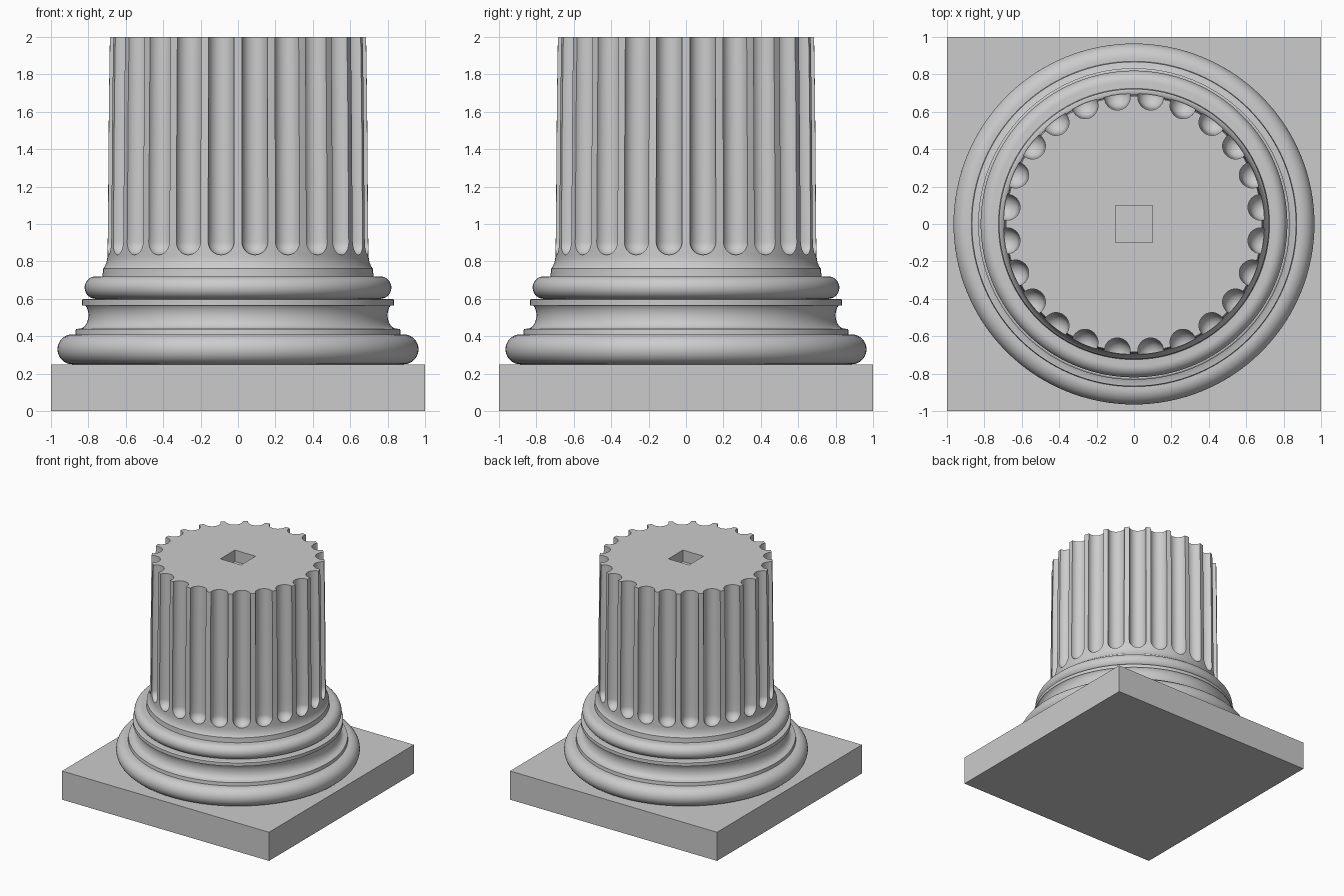
import bpy, bmesh, math
from mathutils import Matrix

if "Cube" in bpy.data.objects:
    bpy.data.objects.remove(bpy.data.objects["Cube"])

FLUTES = 24


def add_object(name, bm):
    bmesh.ops.recalc_face_normals(bm, faces=bm.faces)
    mesh = bpy.data.meshes.new(name)
    bm.to_mesh(mesh)
    bm.free()
    ob = bpy.data.objects.new(name, mesh)
    bpy.context.collection.objects.link(ob)
    return ob


def lathe(bm, profile, seg, matrix=Matrix()):
    """Revolve (radius, z) points around z and cap both ends."""
    rings = []
    for r, z in profile:
        rings.append([bm.verts.new(matrix @ Matrix.Rotation(2 * math.pi * i / seg, 4, 'Z')
                                   @ Matrix.Translation((r, 0, z)).translation)
                      for i in range(seg)])
    for a, b in zip(rings, rings[1:]):
        for i in range(seg):
            j = (i + 1) % seg
            bm.faces.new((a[i], a[j], b[j], b[i]))
    bm.faces.new(rings[0][::-1])
    bm.faces.new(rings[-1])


def arc(cr, cz, rx, rz, a0, a1, n):
    return [(cr + rx * math.cos(math.radians(a0 + (a1 - a0) * i / n)),
             cz + rz * math.sin(math.radians(a0 + (a1 - a0) * i / n))) for i in range(n + 1)]


def box(bm, size, centre):
    bmesh.ops.create_cube(bm, size=1, matrix=Matrix.Translation(centre) @ Matrix.Diagonal((*size, 1)))


def smooth(ob, angle=30):
    bpy.ops.object.select_all(action='DESELECT')
    ob.select_set(True)
    bpy.context.view_layer.objects.active = ob
    bpy.ops.object.shade_smooth_by_angle(angle=math.radians(angle))


def cut(ob, cutter):
    mod = ob.modifiers.new("cut", 'BOOLEAN')
    mod.operation = 'DIFFERENCE'
    mod.solver = 'EXACT'
    mod.object = cutter
    bpy.context.view_layer.objects.active = ob
    bpy.ops.object.modifier_apply(modifier=mod.name)


# Square plinth
bm = bmesh.new()
box(bm, (2, 2, 0.25), (0, 0, 0.125))
add_object("plinth", bm)

# Moulded base: torus, fillet, scotia, fillet, torus
profile = arc(0.885, 0.33, 0.08, 0.08, -90, 90, 20)
profile += [(0.87, 0.41), (0.867, 0.438)]
profile += arc(0.85, 0.512, 0.05, 0.072, 255, 120, 16)
profile += [(0.833, 0.565), (0.833, 0.595), (0.825, 0.6)]
profile += arc(0.76, 0.66, 0.06, 0.06, -90, 90, 18)
bm = bmesh.new()
lathe(bm, profile, 128)
smooth(add_object("moulded_base", bm))

# Lower drum with flared foot, and upper drum
foot = [(0.725, 0.72), (0.722, 0.75)] + arc(0.745, 0.835, 0.047, 0.085, 240, 180, 8)
bm = bmesh.new()
lathe(bm, foot + [(0.695, 1.0)], 120)
lower = add_object("lower_drum", bm)
bm = bmesh.new()
lathe(bm, [(0.695, 1.0), (0.693, 1.33), (0.69, 1.67), (0.685, 2.0)], 120)
upper = add_object("upper_drum", bm)

# Flute cutters: round-bottomed rods leaning inwards with the taper
rod = arc(0, 0, 0.07, 0.07, -88, 0, 10) + [(0.069, 1.3)]
bm = bmesh.new()
for i in range(FLUTES):
    m = (Matrix.Rotation(2 * math.pi * (i + 0.5) / FLUTES, 4, 'Z')
         @ Matrix.Translation((0.694, 0, 0.905)) @ Matrix.Rotation(-0.009, 4, 'Y'))
    lathe(bm, rod, 32, m)
flutes = add_object("flute_cutter", bm)

# Square dowel hole in the top
bm = bmesh.new()
box(bm, (0.2, 0.2, 0.2), (0, 0, 2.0))
hole = add_object("hole_cutter", bm)

cut(lower, flutes)
cut(upper, flutes)
cut(upper, hole)
for helper in (flutes, hole):
    bpy.data.objects.remove(helper)
smooth(lower)
smooth(upper)
